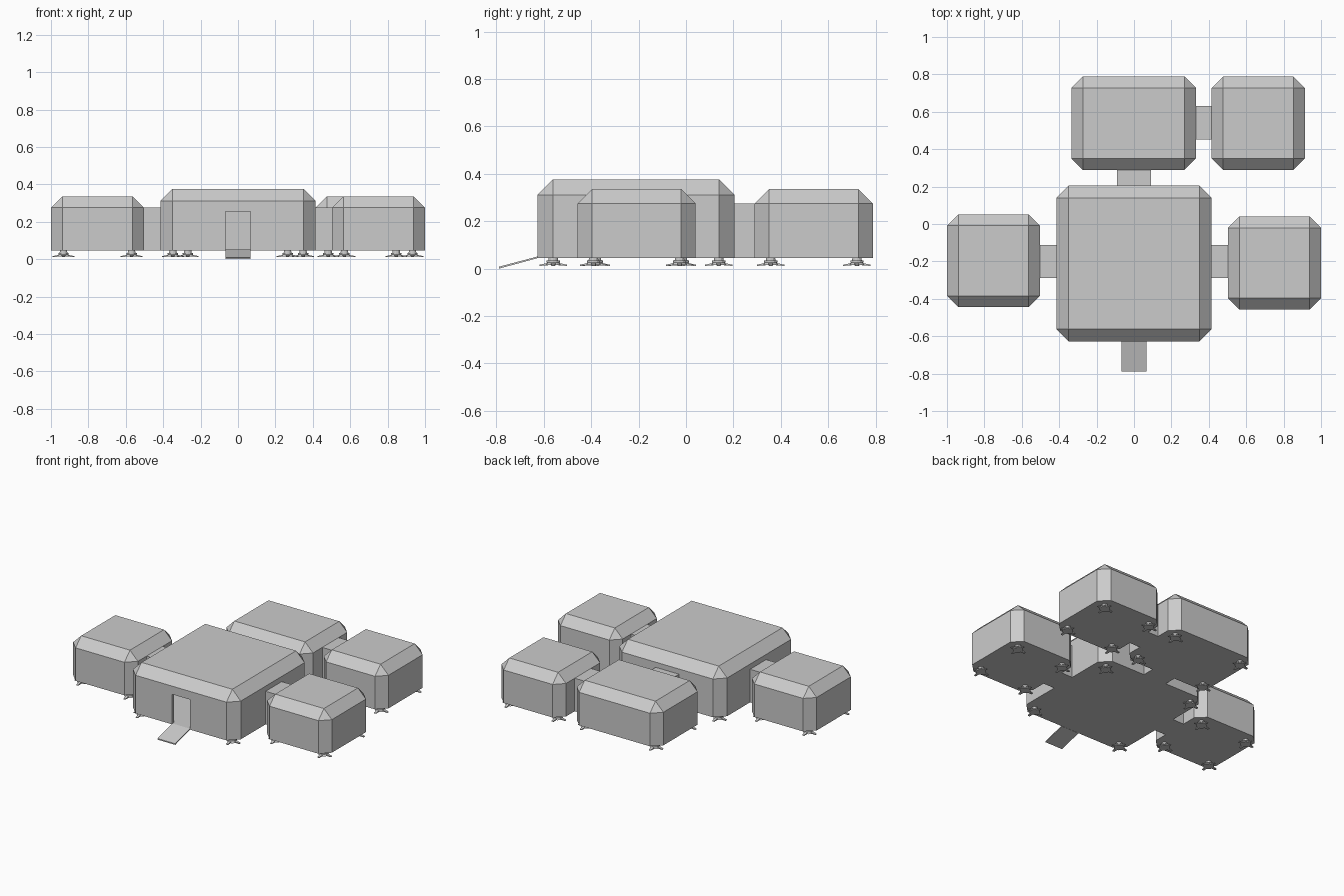
import bpy, bmesh, math
from mathutils import Matrix, Vector

if "Cube" in bpy.data.objects:
    bpy.data.objects.remove(bpy.data.objects["Cube"])


def finish(name, bm):
    bmesh.ops.recalc_face_normals(bm, faces=bm.faces)
    mesh = bpy.data.meshes.new(name)
    bm.to_mesh(mesh)
    bm.free()
    obj = bpy.data.objects.new(name, mesh)
    bpy.context.collection.objects.link(obj)
    return obj


def add_box(bm, x0, x1, y0, y1, z0, z1):
    m = Matrix.Translation(((x0 + x1) / 2, (y0 + y1) / 2, (z0 + z1) / 2))
    m = m @ Matrix.Diagonal((x1 - x0, y1 - y0, z1 - z0, 1))
    bmesh.ops.create_cube(bm, size=1, matrix=m)


def box(name, *dims):
    bm = bmesh.new()
    add_box(bm, *dims)
    return finish(name, bm)


def pod(name, x0, x1, y0, y1, z0, z1, bevel):
    """Box with all edges chamfered except those on the floor."""
    bm = bmesh.new()
    add_box(bm, x0, x1, y0, y1, z0, z1)
    edges = [e for e in bm.edges if max(v.co.z for v in e.verts) > z0 + 0.01]
    bmesh.ops.bevel(bm, geom=edges, offset=bevel, segments=1, affect='EDGES', profile=0.5)
    return finish(name, bm)


def foot_mesh():
    bm = bmesh.new()
    # stem, collar and hub, each (bottom radius, top radius, bottom z, top z)
    for r0, r1, z0, z1 in [(0.021, 0.019, 0.032, 0.046), (0.028, 0.028, 0.026, 0.033),
                           (0.034, 0.024, 0.014, 0.027)]:
        bmesh.ops.create_cone(bm, cap_ends=True, segments=12, radius1=r0, radius2=r1,
                              depth=z1 - z0, matrix=Matrix.Translation((0, 0, (z0 + z1) / 2)))
    # four splayed toes
    for i in range(4):
        rot = Matrix.Rotation(i * math.pi / 2, 3, 'Z')
        prof = [(0.022, 0.014, 0.010), (0.022, 0.024, 0.010),
                (0.058, 0.016, 0.007), (0.058, 0.011, 0.007)]
        sides = [[bm.verts.new(rot @ Vector((x, s * w, z))) for x, z, w in prof] for s in (-1, 1)]
        for side in sides:
            bm.faces.new(side)
        for k in range(4):
            j = (k + 1) % 4
            bm.faces.new((sides[0][k], sides[0][j], sides[1][j], sides[1][k]))
    obj = finish("foot", bm)
    mesh = obj.data
    bpy.data.objects.remove(obj)
    return mesh


# habitat modules: x0, x1, y0, y1, top, chamfer
FLOOR = 0.045
modules = {
    "main_module": (-0.415, 0.415, -0.627, 0.205, 0.376, 0.065),
    "left_module": (-1.0, -0.502, -0.445, 0.052, 0.336, 0.061),
    "right_module": (0.502, 1.0, -0.457, 0.04, 0.336, 0.061),
    "back_module": (-0.335, 0.332, 0.29, 0.788, 0.336, 0.061),
    "back_right_module": (0.415, 0.913, 0.29, 0.788, 0.336, 0.061),
}
foot = foot_mesh()
for name, (x0, x1, y0, y1, top, bevel) in modules.items():
    pod(name, x0, x1, y0, y1, FLOOR, top, bevel)
    # a foot near each corner
    inset = 0.067
    for x in (x0 + inset, x1 - inset):
        for y in (y0 + inset, y1 - inset):
            f = bpy.data.objects.new(name.replace("module", "foot"), foot)
            f.location = (x, y, 0)
            bpy.context.collection.objects.link(f)

# connecting corridors
box("left_corridor", -0.503, -0.414, -0.289, -0.112, FLOOR, 0.275)
box("right_corridor", 0.414, 0.503, -0.289, -0.112, FLOOR, 0.275)
box("back_corridor", -0.09, 0.09, 0.204, 0.291, FLOOR, 0.275)
box("back_right_corridor", 0.331, 0.416, 0.453, 0.632, FLOOR, 0.275)

# hollow interior and open doorway of the main module
T = 0.018
room = pod("room_cutter", -0.415 + T, 0.415 - T, -0.627 + T, 0.205 - T, 0.05, 0.376 - T, 0.06)
door = box("door_cutter", -0.068, 0.068, -0.7, -0.55, 0.05, 0.254)
main = bpy.data.objects["main_module"]
for cutter in (room, door):
    mod = main.modifiers.new(cutter.name, 'BOOLEAN')
    mod.operation, mod.solver, mod.object = 'DIFFERENCE', 'EXACT', cutter
    cutter.hide_render = True
    cutter.hide_set(True)

# entrance ramp
bm = bmesh.new()
ramp = [(-0.626, 0.044), (-0.626, 0.051), (-0.788, 0.008), (-0.788, 0.0)]
face = bm.faces.new([bm.verts.new((-0.068, y, z)) for y, z in ramp])
ext = bmesh.ops.extrude_face_region(bm, geom=[face], use_keep_orig=True)
bmesh.ops.translate(bm, vec=(0.136, 0, 0),
                    verts=[g for g in ext["geom"] if isinstance(g, bmesh.types.BMVert)])
finish("entrance_ramp", bm)
